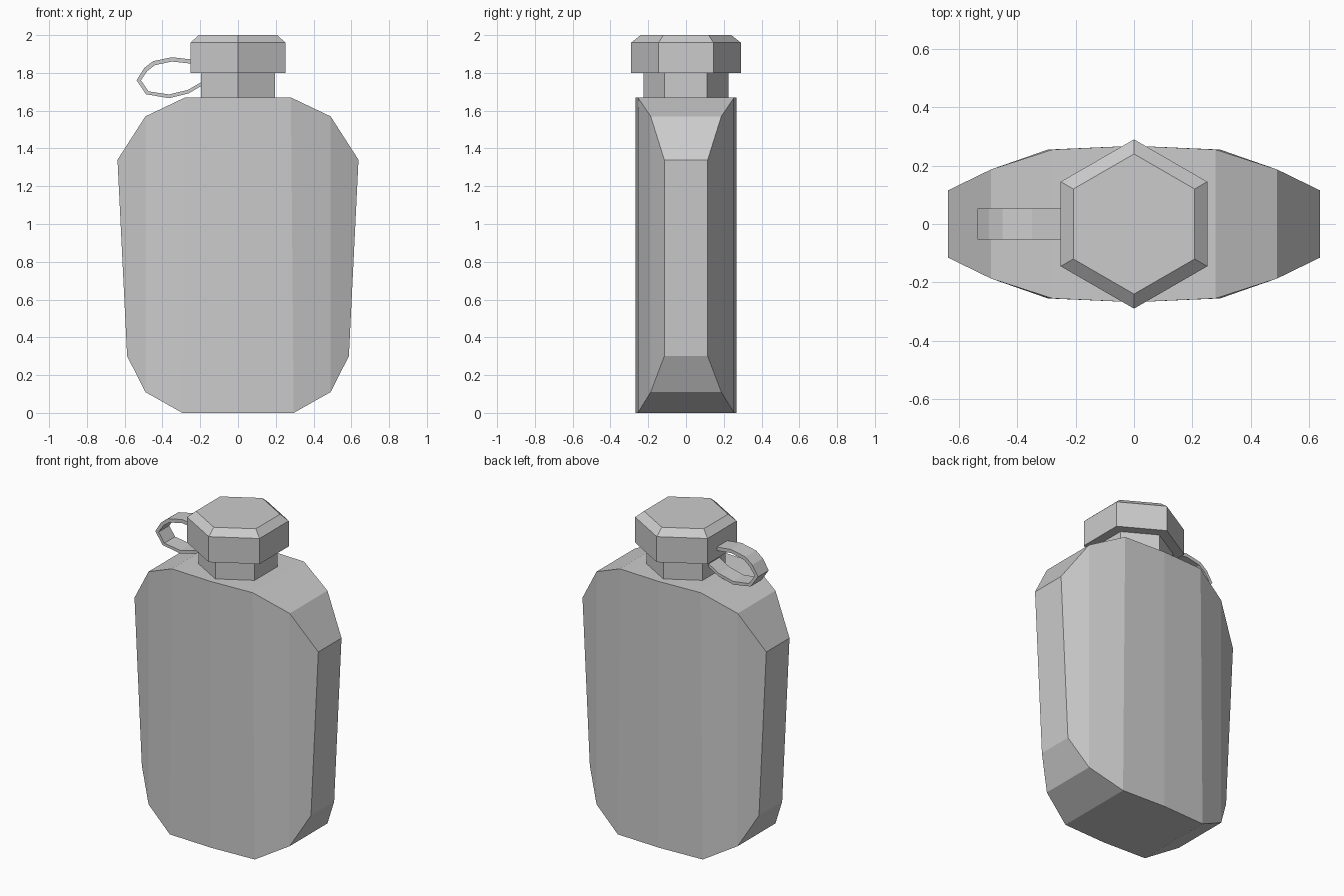
import bpy
import bmesh
from math import sin, cos, pi

cube = bpy.data.objects.get("Cube")
if cube:
    bpy.data.objects.remove(cube, do_unlink=True)

grey = bpy.data.materials.new("light grey")
grey.use_nodes = True
grey.diffuse_color = (0.6, 0.6, 0.6, 1)
grey.node_tree.nodes["Principled BSDF"].inputs["Base Color"].default_value = (0.6, 0.6, 0.6, 1)


def finish(name, bm):
    bmesh.ops.recalc_face_normals(bm, faces=bm.faces)
    mesh = bpy.data.meshes.new(name)
    bm.to_mesh(mesh)
    bm.free()
    mesh.materials.append(grey)
    obj = bpy.data.objects.new(name, mesh)
    bpy.context.collection.objects.link(obj)
    return obj


def loft(name, rings, cap_ends=True):
    """Skin a row of equal-sized closed rings of points."""
    bm = bmesh.new()
    loops = [[bm.verts.new(p) for p in ring] for ring in rings]
    n = len(loops[0])
    for a, b in zip(loops, loops[1:]):
        for i in range(n):
            j = (i + 1) % n
            bm.faces.new((a[i], a[j], b[j], b[i]))
    if cap_ends:
        bm.faces.new(loops[0])
        bm.faces.new(loops[-1])
    return finish(name, bm)


def hexagon(radius, z):
    return [(radius * sin(i * pi / 3), radius * cos(i * pi / 3), z) for i in range(6)]


# Flask body: vertical sections from the middle outwards, mirrored
# (bottom x, bottom z, top x, top z, half depth)
half = [(0, 0, 0, 1.67, 0.268), (0.295, 0, 0.28, 1.67, 0.255),
        (0.49, 0.11, 0.49, 1.57, 0.187), (0.587, 0.30, 0.638, 1.34, 0.115)]
sections = [(-xb, zb, -xt, zt, d) for xb, zb, xt, zt, d in half[:0:-1]] + half
loft("flask_body", [[(xb, -d, zb), (xb, d, zb), (xt, d, zt), (xt, -d, zt)]
                    for xb, zb, xt, zt, d in sections])

# Neck and bevelled cap
loft("neck", [hexagon(0.225, 1.66), hexagon(0.225, 1.81)])
loft("cap", [hexagon(0.29, 1.80), hexagon(0.29, 1.96), hexagon(0.24, 2.0)])

# Retaining strap looping from the cap to the neck
outer = [(-0.22, 1.868), (-0.35, 1.883), (-0.45, 1.862), (-0.497, 1.825), (-0.537, 1.761),
         (-0.487, 1.687), (-0.365, 1.666), (-0.26, 1.692), (-0.17, 1.745)]
inner = [(-0.22, 1.846), (-0.35, 1.860), (-0.44, 1.841), (-0.48, 1.810), (-0.514, 1.761),
         (-0.474, 1.702), (-0.365, 1.686), (-0.265, 1.710), (-0.17, 1.765)]
w = 0.053
loft("strap", [[(a[0], -w, a[1]), (a[0], w, a[1]), (b[0], w, b[1]), (b[0], -w, b[1])]
               for a, b in zip(outer, inner)])
